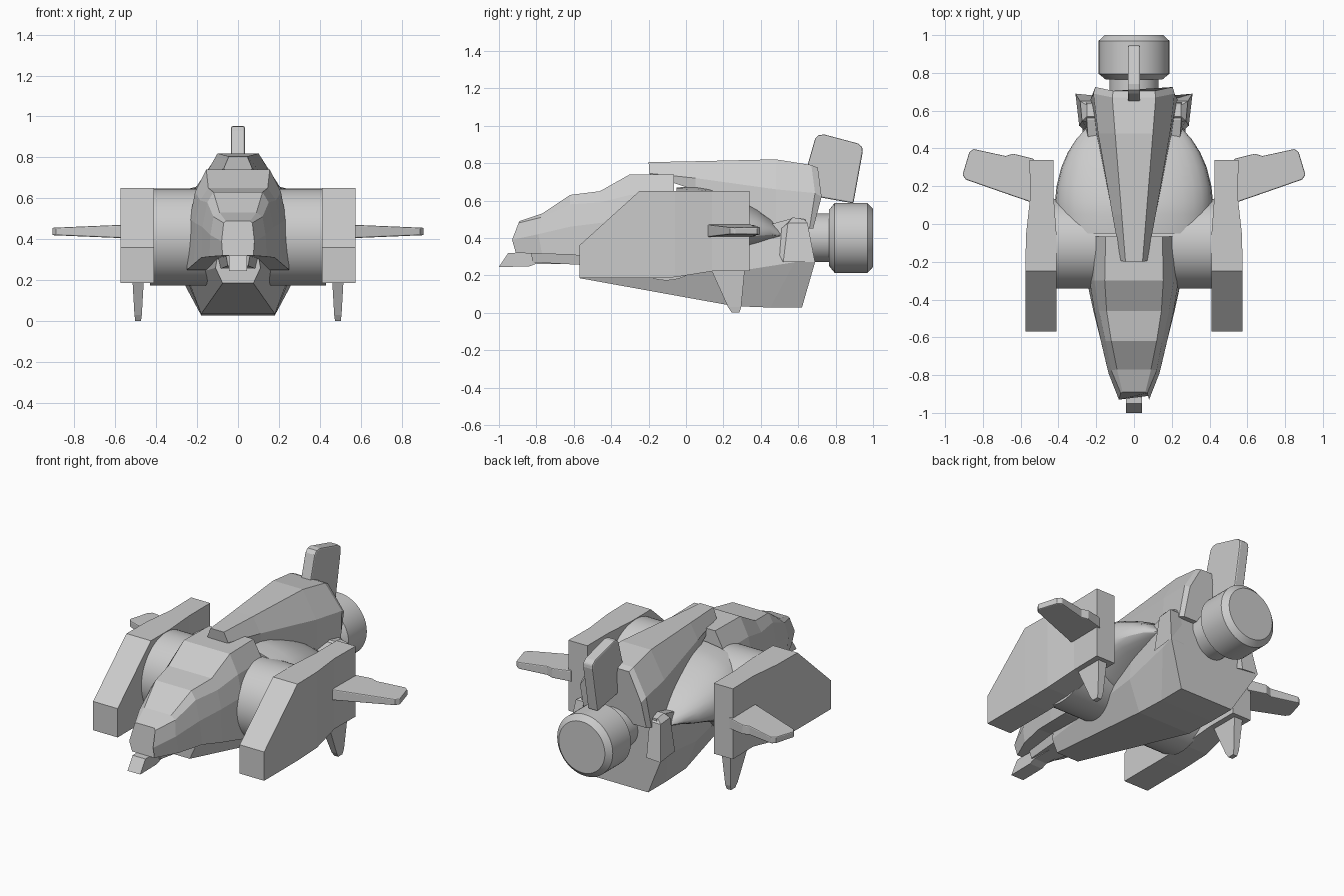
import bpy, bmesh, math
from mathutils import Vector, Matrix

if "Cube" in bpy.data.objects:
    bpy.data.objects.remove(bpy.data.objects["Cube"])


def finish(name, bm, mirror=False, bevel=0, smooth=False):
    bmesh.ops.recalc_face_normals(bm, faces=bm.faces)
    me = bpy.data.meshes.new(name)
    bm.to_mesh(me)
    bm.free()
    ob = bpy.data.objects.new(name, me)
    bpy.context.collection.objects.link(ob)
    if bevel:
        m = ob.modifiers.new("bevel", 'BEVEL')
        m.width, m.segments = bevel, 2
        m.limit_method, m.angle_limit = 'ANGLE', math.radians(40)
    if mirror:
        m = ob.modifiers.new("mirror", 'MIRROR')
        m.use_mirror_merge = False
    if smooth:
        bpy.ops.object.select_all(action='DESELECT')
        ob.select_set(True)
        bpy.context.view_layer.objects.active = ob
        bpy.ops.object.shade_smooth_by_angle(angle=math.radians(30))
    return ob


def loft(name, rings, **kw):
    """Skin a list of closed rings of 3D points and cap both ends."""
    bm = bmesh.new()
    vs = [[bm.verts.new(p) for p in r] for r in rings]
    n = len(vs[0])
    for a, b in zip(vs, vs[1:]):
        for i in range(n):
            j = (i + 1) % n
            bm.faces.new((a[i], a[j], b[j], b[i]))
    bm.faces.new(vs[0])
    bm.faces.new(vs[-1])
    return finish(name, bm, **kw)


def sym(half):
    """Half section of (x, y, z), top to bottom, mirrored to a full ring."""
    return list(half) + [(-x, y, z) for x, y, z in reversed(half)]


def side_slab(profile, x0, x1):
    return [[(x, y, z) for y, z in profile] for x in (x0, x1)]


def lathe(name, axis, centre, profile, seg=48):
    """Turn (distance along axis, radius) pairs around x or y."""
    rings = []
    for d, r in profile:
        ring = []
        for i in range(seg):
            a = math.tau * i / seg
            c, s = r * math.cos(a), r * math.sin(a)
            off = (d, c, s) if axis == 'x' else (c, d, s)
            ring.append(Vector(centre) + Vector(off))
        rings.append(ring)
    return loft(name, rings, smooth=True)


# Cockpit nose: half sections from nose tip to rear wall
nose = [
    [(.06, -.89, .49), (.07, -.895, .48), (.08, -.93, .39), (.075, -.91, .32)],
    [(.09, -.77, .53), (.12, -.775, .51), (.135, -.79, .42), (.14, -.77, .315)],
    [(.12, -.62, .63), (.15, -.62, .58), (.175, -.62, .46), (.18, -.60, .31)],
    [(.145, -.46, .65), (.185, -.46, .59), (.21, -.46, .48), (.215, -.46, .28)],
    [(.155, -.30, .74), (.21, -.30, .63), (.235, -.30, .50), (.25, -.30, .25)],
    [(.15, -.065, .74), (.21, -.065, .63), (.235, -.065, .50), (.25, -.065, .25)],
]
loft("cockpit_nose", [sym(s) for s in nose])

# Chin probe and the block behind it
loft("chin_probe", side_slab([(-1, .245), (-.95, .32), (-.5, .33), (-.5, .26),
                              (-.80, .262), (-.84, .247)], -.043, .043))
loft("chin_block", [sym([(.06, -.83, .33), (.05, -.82, .27)]),
                    sym([(.12, -.45, .33), (.10, -.45, .25)])])

# Keel hull: deepens and widens to the slanted stern
hull = [
    [(.10, -.57, .32), (.11, -.57, .26), (.075, -.57, .185)],
    [(.23, .26, .42), (.25, .26, .22), (.18, .26, .035)],
    [(.25, .55, .50), (.28, .58, .27), (.18, .45, .028)],
    [(.25, .64, .50), (.31, .69, .27), (.18, .62, .028)],
]
loft("keel_hull", [sym(s) for s in hull])

# Raised cheeks at the stern
loft("stern_cheek", [
    [(.21, .45, .40), (.29, .52, .27), (.31, .69, .27), (.21, .68, .27)],
    [(.21, .54, .48), (.275, .545, .48), (.285, .65, .48), (.21, .65, .48)],
    [(.21, .57, .51), (.25, .57, .51), (.25, .63, .50), (.21, .63, .50)],
], mirror=True)

# Cross drum joining the side pods
lathe("cross_drum", 'x', (0, -.105, .41), [(-.43, .237), (.43, .237)], 64)

# Domed shoulder shell behind the drum
shell = []
for y, w, top, low in [(-.05, .41, .67, .24), (.05, .415, .675, .24), (.12, .418, .665, .27),
                       (.2, .41, .64, .30), (.3, .385, .60, .34), (.38, .35, .56, .36),
                       (.45, .305, .51, .38), (.51, .25, .45, .40), (.55, .21, .42, .40)]:
    ring, mid = [], .43 if y < .5 else .41
    for i in range(32):
        a = math.tau * i / 32
        c, s = math.cos(a), math.sin(a)
        h = (top - mid) if s > 0 else (mid - low)
        ring.append((w * math.copysign(abs(c) ** .8, c), y,
                     mid + h * math.copysign(abs(s) ** .8, s)))
    shell.append(ring)
loft("shoulder_shell", shell, smooth=True)

# Dorsal spine wedge
spine = [
    [(.045, -.20, .805), (.07, -.195, .745), (.06, -.19, .735)],
    [(.065, .05, .81), (.115, .05, .72), (.115, .05, .655)],
    [(.10, .48, .82), (.19, .48, .66), (.20, .48, .45)],
    [(.115, .67, .79), (.215, .69, .64), (.23, .66, .45)],
    [(.11, .705, .775), (.205, .725, .62), (.21, .68, .45)],
]
loft("dorsal_spine", [sym(s) for s in spine])

# Tail fin
loft("tail_fin", side_slab([(.63, .72), (.69, .93), (.71, .95), (.74, .953), (.92, .905),
                            (.943, .885), (.945, .86), (.895, .585), (.70, .62)],
                           -.033, .033), bevel=.008)

# Rear engine neck and nozzle
lathe("engine_neck", 'y', (0, 0, .40), [(.55, .13), (.80, .13)])
lathe("engine_nozzle", 'y', (0, 0, .40), [(.765, .15), (.795, .187), (.97, .187), (1.0, .155)])

# Side pods: front slope, slimmer towards the back
pod = [(-.57, .36, .185, .41, .575), (-.25, .65, .185, .41, .575), (-.06, .65, .19, .41, .572),
       (.14, .65, .222, .425, .55), (.34, .65, .222, .425, .553)]
loft("side_pod", [[(a, y, t), (b, y, t), (b, y, z), (a, y, z)] for y, t, z, a, b in pod],
     mirror=True)

# Stub wings: swept plan, thinner to the tip
bm = bmesh.new()
plan = [(.53, .11), (.69, .165), (.89, .235), (.908, .26), (.872, .38), (.85, .397),
        (.68, .36), (.64, .372), (.53, .345)]
rows = []
for s in (1, -1):
    rows.append([bm.verts.new((x, y, .438 + s * (.034 - .042 * (x - .53)))) for x, y in plan])
for i in range(len(plan)):
    j = (i + 1) % len(plan)
    bm.faces.new((rows[0][i], rows[0][j], rows[1][j], rows[1][i]))
for r in rows:
    bm.faces.new(r)
finish("stub_wing", bm, mirror=True, bevel=.006)

# Landing fins under the pods
loft("landing_fin", [[(.488 + sx * w, yy, z) for sx, yy in ((-1, a), (1, a), (1, b), (-1, b))]
                     for w, a, b, z in [(.03, .13, .315, .24), (.018, .225, .295, .03),
                                        (.014, .245, .285, 0)]], mirror=True)
